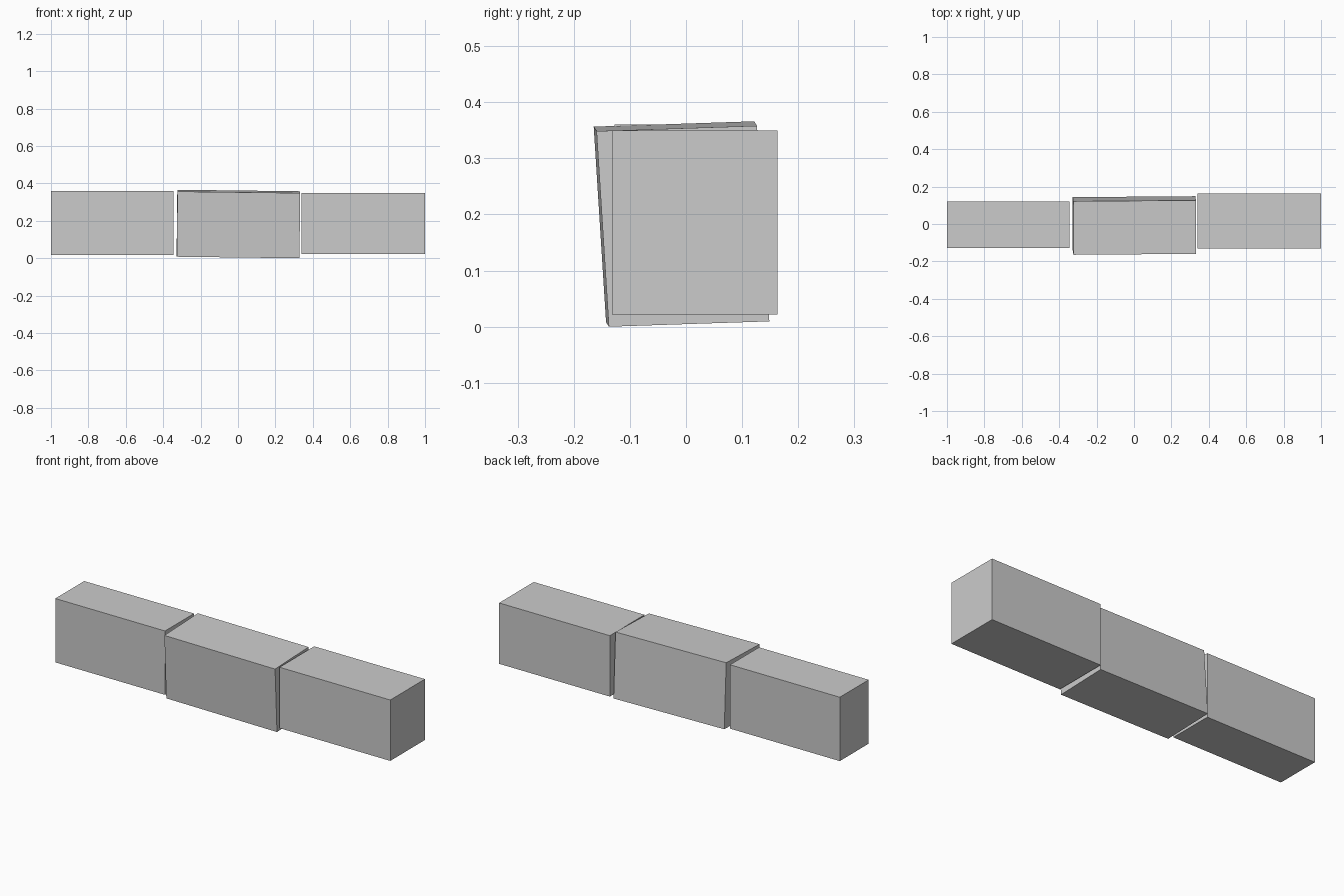
import bpy
from mathutils import Matrix, Vector

cube = bpy.data.objects.get("Cube")
if cube:
    bpy.data.objects.remove(cube, do_unlink=True)

GREY = (0.6, 0.6, 0.6, 1.0)
grey = bpy.data.materials.new("plain_grey")
grey.use_nodes = True
grey.diffuse_color = GREY
grey.node_tree.nodes["Principled BSDF"].inputs["Base Color"].default_value = GREY


def block(name, centre, along, across, up):
    """Box spanned by its three full edge vectors around a centre."""
    bpy.ops.mesh.primitive_cube_add(size=1)
    obj = bpy.context.object
    obj.name = obj.data.name = name
    axes = Matrix((along, across, up)).transposed().to_4x4()
    obj.data.transform(axes)
    obj.location = Vector(centre)
    obj.data.materials.append(grey)
    return obj


# Straight end blocks
block("right_block", (-0.673, -0.004, 0.188), (0.654, 0, 0), (0, 0.246, 0), (0, 0, 0.344))
block("left_block", (0.67, 0.0155, 0.186), (0.66, 0, 0), (0, 0.295, 0), (0, 0, 0.328))

# Slightly tilted and skewed middle block
block("middle_block", (0.002, -0.008, 0.183),
      (0.656, 0.005, -0.008), (-0.001, 0.286, 0.0095), (0.004, -0.022, 0.3485))
